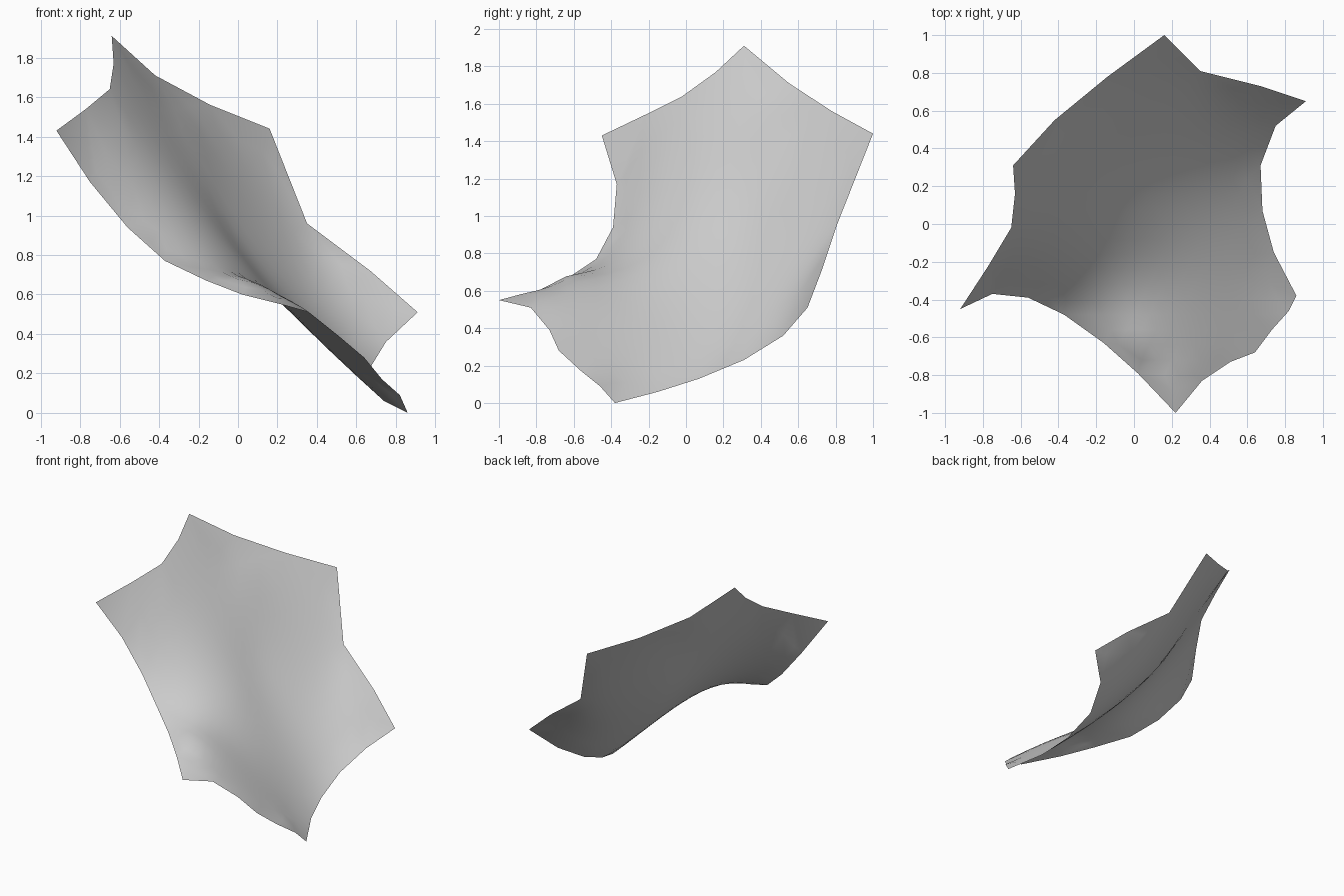
import bpy, bmesh, math
from mathutils import Vector
from mathutils.geometry import delaunay_2d_cdt, intersect_point_line

if "Cube" in bpy.data.objects:
    bpy.data.objects.remove(bpy.data.objects["Cube"], do_unlink=True)

# Scalloped rim: each edge starts at a pointed corner
rim_edges = {
    "back": [(.16, 1, 1.44), (.35, .81, .96), (.67, .73, .72)],
    "back_left": [(.91, .65, .51), (.75, .52, .36), (.67, .31, .23),
                  (.68, .07, .13), (.74, -.15, .06)],
    "front_left": [(.86, -.38, 0), (.82, -.46, .09), (.73, -.56, .17),
                   (.64, -.68, .28), (.51, -.73, .39), (.36, -.83, .51)],
    "front_right": [(.22, -1, .55), (.02, -.79, .6), (-.16, -.63, .67),
                    (-.37, -.48, .77), (-.56, -.39, .94), (-.75, -.37, 1.17)],
    "right": [(-.92, -.45, 1.43), (-.77, -.22, 1.54), (-.65, -.02, 1.64), (-.63, .16, 1.77)],
    "back_right": [(-.64, .31, 1.91), (-.42, .55, 1.71), (-.14, .78, 1.56)],
}
rim = [Vector(p) for edge in rim_edges.values() for p in edge]
rim.reverse()  # counter-clockwise from above

# Guide points that shape the sagging middle
guides = [Vector(p) for p in [
    (.62, -.1, .17), (.37, -.23, .42), (.22, -.35, .56), (.08, -.44, .66), (0, 0, .8),
    (.13, .15, .68), (-.04, .3, .95), (-.25, .47, 1.44), (.2, -.85, .59), (.02, -.65, .68)]]


def bend(a, b):
    """Thin plate kernel between two plan positions."""
    r = (a.xy - b.xy).length_squared
    return r * math.log(r) if r > 1e-9 else 0.0


def solve(rows):
    """Gaussian elimination on an augmented matrix."""
    n = len(rows)
    for c in range(n):
        pivot = max(range(c, n), key=lambda r: abs(rows[r][c]))
        rows[c], rows[pivot] = rows[pivot], rows[c]
        rows[c] = [v / rows[c][c] for v in rows[c]]
        for r in range(n):
            if r != c and rows[r][c]:
                factor = rows[r][c]
                rows[r] = [v - factor * w for v, w in zip(rows[r], rows[c])]
    return [row[-1] for row in rows]


# Bend a thin plate through the rim, and softly through the guides
anchors = rim + guides
matrix = []
for i, a in enumerate(anchors):
    row = [bend(a, b) for b in anchors] + [1.0, a.x, a.y, a.z]
    if i >= len(rim):
        row[i] += 0.01
    matrix.append(row)
for k in range(3):
    matrix.append([(1.0, a.x, a.y)[k] for a in anchors] + [0.0] * 4)
weights = solve(matrix)


def height(p):
    c, sx, sy = weights[-3:]
    return c + sx * p.x + sy * p.y + sum(w * bend(p, a) for w, a in zip(weights, anchors))


def rim_distance(p):
    gaps = []
    for a, b in zip(rim, rim[1:] + rim[:1]):
        near, t = intersect_point_line(p, a.xy, b.xy)
        t = min(max(t, 0), 1)
        gaps.append((p - a.xy.lerp(b.xy, t)).length)
    return min(gaps)


# Fill the rim with an even triangular net
step = 0.08
plan = [p.xy for p in rim]
for j in range(-12, 13):
    for i in range(-12, 13):
        p = Vector(((i + 0.5 * (j % 2)) * step, j * step))
        if rim_distance(p) > step * 0.5:
            plan.append(p)
net = delaunay_2d_cdt(plan, [], [list(range(len(rim)))], 1, 1e-5)

bm = bmesh.new()
verts = []
for p in net[0]:
    q = Vector((p[0], p[1]))
    verts.append(bm.verts.new((q.x, q.y, height(q))))
for face in net[2]:
    bm.faces.new([verts[i] for i in face]).smooth = True
bmesh.ops.delete(bm, geom=[v for v in bm.verts if not v.link_faces], context='VERTS')
bm.normal_update()
for f in bm.faces:
    if f.normal.z < 0:
        f.normal_flip()

mesh = bpy.data.meshes.new("curved_sheet")
bm.to_mesh(mesh)
bm.free()
sheet = bpy.data.objects.new("curved_sheet", mesh)
bpy.context.collection.objects.link(sheet)

# Plain grey material
grey = bpy.data.materials.new("light_grey")
grey.use_nodes = True
colour = (0.6, 0.6, 0.6, 1)
grey.diffuse_color = colour
grey.node_tree.nodes["Principled BSDF"].inputs["Base Color"].default_value = colour
mesh.materials.append(grey)
